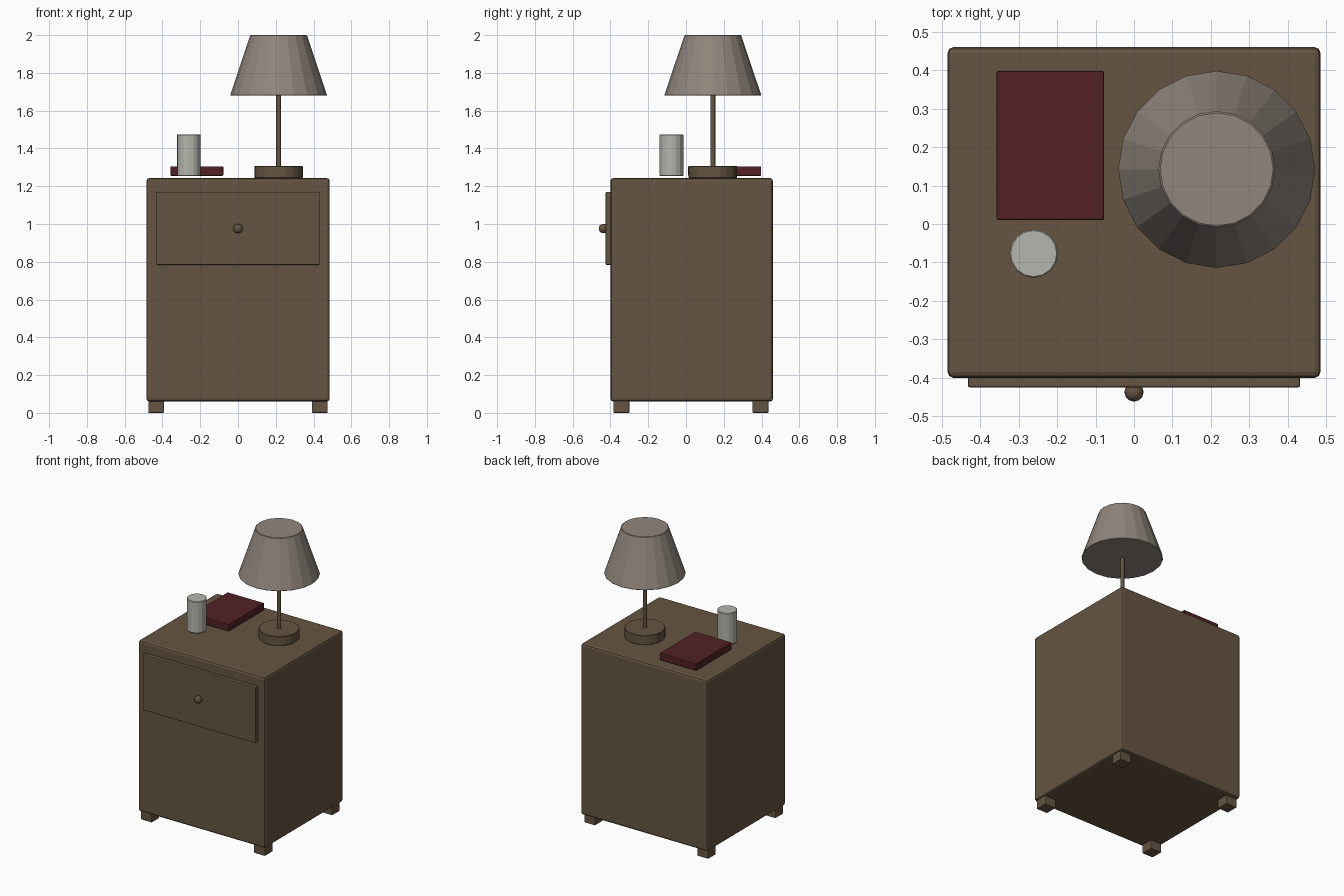
import bpy
from math import radians

cube = bpy.data.objects.get("Cube")
if cube:
    bpy.data.objects.remove(cube, do_unlink=True)


def material(name, r, g, b):
    m = bpy.data.materials.new(name)
    m.use_nodes = True
    m.diffuse_color = (r, g, b, 1)
    m.node_tree.nodes["Principled BSDF"].inputs["Base Color"].default_value = (r, g, b, 1)
    return m


wood = material("brown wood", 0.13, 0.09, 0.054)
red = material("dark red cover", 0.085, 0.015, 0.018)
glass = material("pale glass", 0.46, 0.47, 0.42)
linen = material("grey linen", 0.28, 0.24, 0.205)


def finish(name, mat, bevel=0, segments=2):
    ob = bpy.context.object
    ob.name = ob.data.name = name
    ob.data.materials.append(mat)
    if bevel:
        mod = ob.modifiers.new("soft edges", "BEVEL")
        mod.width, mod.segments = bevel, segments
        mod.limit_method = "ANGLE"
        mod.angle_limit = radians(40)
    return ob


def box(name, mat, x, y, z, bevel=0):
    """Box from (min, max) pairs."""
    spans = (x, y, z)
    bpy.ops.mesh.primitive_cube_add(size=1, location=[(a + b) / 2 for a, b in spans])
    ob = bpy.context.object
    size = [b - a for a, b in spans]
    for v in ob.data.vertices:
        v.co = [c * s for c, s in zip(v.co, size)]
    return finish(name, mat, bevel)


def round_part(name, mat, x, y, z, r_low, r_top, sides, bevel=0):
    bpy.ops.mesh.primitive_cone_add(vertices=sides, radius1=r_low, radius2=r_top,
                                    depth=z[1] - z[0], location=(x, y, sum(z) / 2))
    return finish(name, mat, bevel, 1)


# Cabinet and drawer
box("cabinet_body", wood, (-0.485, 0.485), (-0.4, 0.46), (0.06, 1.243), 0.015)
box("drawer_front", wood, (-0.432, 0.432), (-0.425, -0.39), (0.783, 1.17), 0.005)
bpy.ops.mesh.primitive_uv_sphere_add(segments=12, ring_count=8, radius=0.025,
                                     location=(0, -0.437, 0.976))
finish("drawer_knob", wood)

# Feet
for side, x in (("right", -0.433), ("left", 0.433)):
    for end, y in (("front", -0.342), ("back", 0.394)):
        box(f"{end}_{side}_foot", wood, (x - 0.042, x + 0.042), (y - 0.042, y + 0.042),
            (0, 0.07), 0.004)

# Table lamp
lamp_x, lamp_y = 0.215, 0.142
round_part("lamp_base", wood, lamp_x, lamp_y, (1.243, 1.308), 0.128, 0.128, 20, 0.003)
round_part("lamp_stem", wood, lamp_x, lamp_y, (1.3, 1.7), 0.013, 0.013, 12)
round_part("lamp_shade", linen, lamp_x, lamp_y, (1.68, 2.0), 0.257, 0.15, 20, 0.003)

# Book and drinking glass
box("book", red, (-0.357, -0.078), (0.01, 0.398), (1.255, 1.305), 0.004)
round_part("drinking_glass", glass, -0.261, -0.077, (1.255, 1.474), 0.063, 0.063, 16, 0.003)
